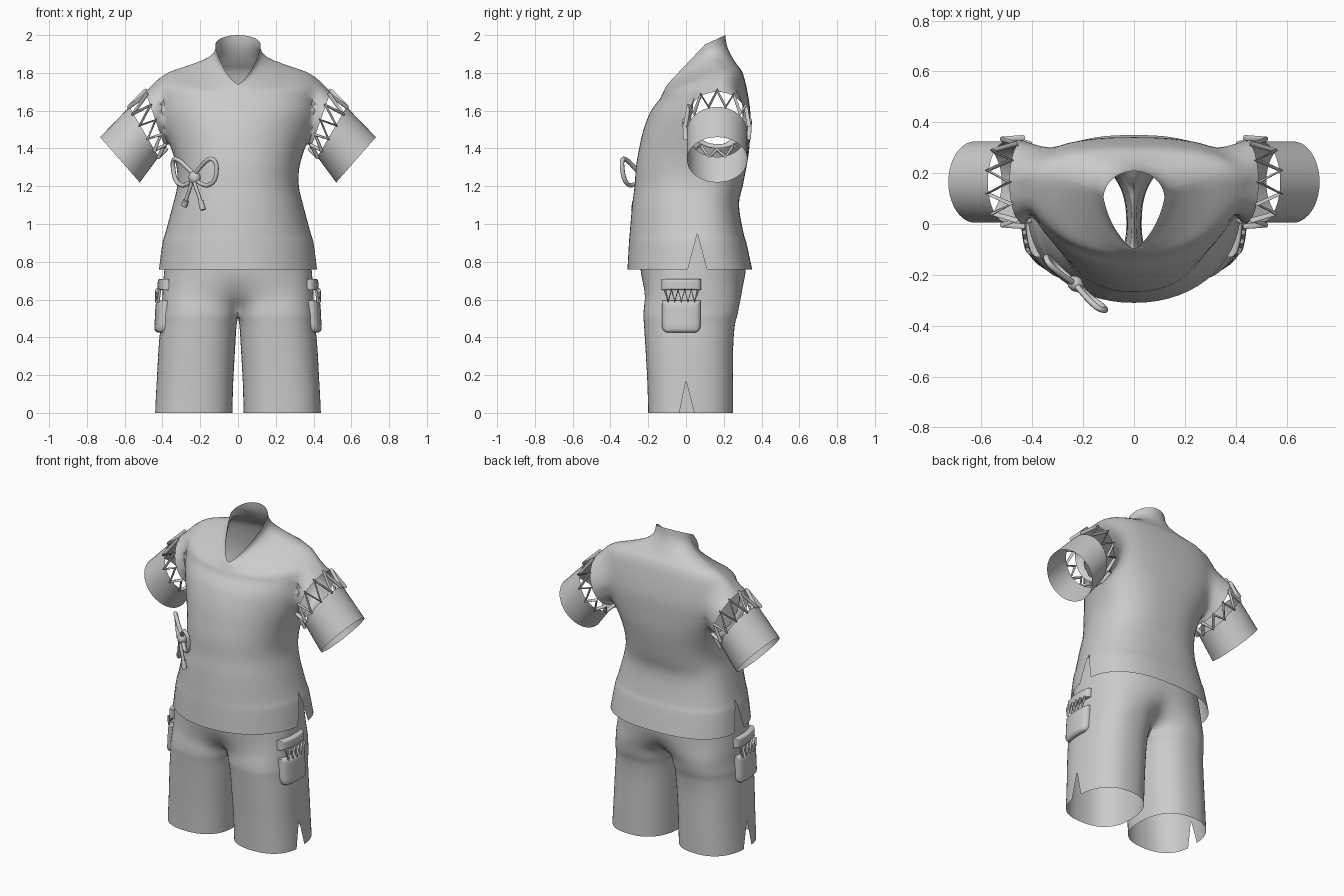
import bpy, bmesh
from math import sin, cos, pi, radians, asin, atan2
from mathutils import Vector

if "Cube" in bpy.data.objects:
    bpy.data.objects.remove(bpy.data.objects["Cube"])


def smooth(keys, k, closed=False):
    """Catmull-Rom interpolation of tuples, k steps per span."""
    n, out = len(keys), []
    get = (lambda i: keys[i % n]) if closed else (lambda i: keys[max(0, min(n - 1, i))])
    for i in range(n if closed else n - 1):
        a, b, c, d = (get(i + j) for j in (-1, 0, 1, 2))
        for j in range(k):
            t = j / k
            out.append(tuple(q + .5 * t * (r - p + t * (2 * p - 5 * q + 4 * r - s + t * (3 * (q - r) + s - p)))
                             for p, q, r, s in zip(a, b, c, d)))
    if not closed:
        out.append(keys[-1])
    return out


def spow(v, e):
    return (1 if v >= 0 else -1) * abs(v) ** e


def grid(bm, rows):
    vs = [[bm.verts.new(p) for p in r] for r in rows]
    for a, b in zip(vs, vs[1:]):
        for i in range(len(a) - 1):
            bm.faces.new((a[i], a[i + 1], b[i + 1], b[i]))


def finish(bm, name, angle=40):
    bmesh.ops.remove_doubles(bm, verts=bm.verts, dist=.0006)
    bmesh.ops.recalc_face_normals(bm, faces=bm.faces)
    me = bpy.data.meshes.new(name)
    bm.to_mesh(me)
    bm.free()
    ob = bpy.data.objects.new(name, me)
    bpy.context.collection.objects.link(ob)
    select(ob)
    bpy.ops.object.shade_smooth_by_angle(angle=radians(angle))
    return ob


def select(ob):
    bpy.ops.object.select_all(action='DESELECT')
    ob.select_set(True)
    bpy.context.view_layer.objects.active = ob


def tube(name, pts, r, closed=False):
    cu = bpy.data.curves.new(name, 'CURVE')
    cu.dimensions = '3D'
    cu.bevel_depth, cu.bevel_resolution, cu.use_fill_caps = r, 2, True
    sp = cu.splines.new('POLY')
    sp.points.add(len(pts) - 1)
    for q, p in zip(sp.points, pts):
        q.co = (*p, 1)
    sp.use_cyclic_u = closed
    ob = bpy.data.objects.new(name, cu)
    bpy.context.collection.objects.link(ob)
    select(ob)
    bpy.ops.object.convert(target='MESH')
    bpy.ops.object.shade_smooth_by_angle(angle=radians(50))


# Shirt rings: side x, y, z | front y, z | back y, z | front and back roundness
shirt = [(.42, .06, .76, -.31, .76, .35, .76, 2.1, 2.5),
         (.40, .06, .90, -.302, .90, .32, .90, 2.1, 2.5),
         (.385, .06, .95, -.298, .95, .305, .95, 2.1, 2.5),
         (.345, .06, 1.1, -.285, 1.1, .28, 1.1, 2.2, 2.5),
         (.322, .06, 1.2, -.272, 1.2, .30, 1.2, 2.2, 2.5),
         (.325, .08, 1.3, -.265, 1.3, .32, 1.3, 2.2, 2.5),
         (.355, .11, 1.4, -.248, 1.4, .335, 1.4, 2.1, 2.5),
         (.40, .15, 1.5, -.225, 1.5, .34, 1.5, 2, 2.5),
         (.43, .165, 1.6, -.185, 1.6, .34, 1.6, 2, 2.5),
         (.435, .17, 1.7, -.14, 1.66, .325, 1.7, 2, 2.5),
         (.41, .17, 1.785, -.125, 1.69, .30, 1.80, 2, 2.4),
         (.28, .165, 1.83, -.115, 1.71, .265, 1.85, 1.9, 2.2),
         (.17, .14, 1.87, -.105, 1.73, .235, 1.90, 1.7, 2),
         (.125, .12, 1.91, -.10, 1.735, .215, 1.95, 1.5, 2),
         (.12, .10, 1.95, -.098, 1.74, .208, 2.0, 1.4, 2)]
bm = bmesh.new()
rings = smooth(shirt, 3)
for back in (0, 1):
    rows = []
    for xs, ys, zs, yf, zf, yb, zb, nf, nb in rings:
        ye, ze, n = (yb, zb, nb) if back else (yf, zf, nf)
        slit = max(0, .05 * (.95 - zs) / .19)
        a = asin((slit / abs(ye - ys)) ** (n / 2))
        row = []
        for i in range(29):
            t = a + (pi - 2 * a) * i / 28
            s = max(0, sin(t)) ** (2 / n)
            row.append((xs * spow(cos(t), 2 / n) if 0 < i < 28 or a else xs * (1 - i / 14),
                        ys + (ye - ys) * s, zs + (ze - zs) * s))
        rows.append(row)
    grid(bm, rows)
bmesh.ops.remove_doubles(bm, verts=bm.verts, dist=.0006)

# Armholes and upper sleeves grown from them
CY, CZ, RY, RZ = .165, 1.60, .13, .17


def sleeve_point(s, top, bottom, t, ry=.163):
    c, h = (Vector(top) + Vector(bottom)) / 2, (Vector(top) - Vector(bottom)) / 2
    p = c + h * cos(t)
    return Vector((s * p.x, CY + ry * sin(t), p.y))


EDGE_A = ((.49, 1.70), (.385, 1.40))
EDGE_B = ((.575, 1.62), (.42, 1.355))
CUFF = ((.73, 1.46), (.52, 1.22))
for s in (1, -1):
    hole = []
    for f in bm.faces:
        c = f.calc_center_median()
        if c.x * s > .15 and ((c.y - CY) / RY) ** 2 + ((c.z - CZ) / RZ) ** 2 < 1:
            hole.append(f)
    bmesh.ops.delete(bm, geom=hole, context='FACES')
    rim = [v for v in bm.verts if v.is_boundary and v.co.x * s > .15 and 1.35 < v.co.z < 1.86]
    ang = {v: atan2((v.co.y - CY) / RY, (v.co.z - CZ) / RZ) for v in rim}
    rim.sort(key=lambda v: ang[v])
    loops = [rim]
    for v in rim:
        v.co.y, v.co.z = CY + RY * sin(ang[v]), CZ + RZ * cos(ang[v])
    for k in (.33, .67, 1):
        loops.append([bm.verts.new(v.co.lerp(sleeve_point(s, *EDGE_A, ang[v]), k)) for v in rim])
    for a, b in zip(loops, loops[1:]):
        for i in range(len(a)):
            j = (i + 1) % len(a)
            bm.faces.new((a[i], a[j], b[j], b[i]))
near = [v for v in bm.verts if abs(v.co.x) > .27 and 1.36 < v.co.z < 1.85 and not v.is_boundary]
for _ in range(3):
    bmesh.ops.smooth_vert(bm, verts=near, factor=.5, use_axis_x=True, use_axis_y=True, use_axis_z=True)
finish(bm, "shirt", 60)

# Lower sleeves and the lacing that joins them
for s, side in ((1, "left"), (-1, "right")):
    bm = bmesh.new()
    rows = []
    for k in range(5):
        top, bot = (Vector(EDGE_B[e]).lerp(Vector(CUFF[e]), k / 4) for e in (0, 1))
        rows.append([sleeve_point(s, top, bot, 2 * pi * i / 40, .16) for i in range(41)])
    grid(bm, rows)
    finish(bm, side + "_sleeve_cuff")
    zig = [sleeve_point(s, *(EDGE_B if i % 2 else EDGE_A), 2 * pi * i / 24, .168) for i in range(24)]
    mid = sum(zig, Vector()) / 24
    zig = [p + (p - mid).normalized() * .006 for p in zig]
    tube(side + "_sleeve_lacing", zig, .011, True)


# Shorts: z, leg inner x, outer x, front y, back y, blend from leg to hip shape
shorts = [(0, .03, .44, -.20, .25, 0), (.17, .025, .43, -.205, .25, 0),
          (.35, .015, .42, -.215, .25, 0), (.46, .008, .41, -.222, .258, 0),
          (.51, 0, .408, -.226, .27, 0), (.56, 0, .402, -.23, .29, .2),
          (.62, 0, .40, -.235, .315, .6), (.70, 0, .395, -.24, .32, .9),
          (.80, 0, .385, -.245, .315, 1), (.95, 0, .365, -.25, .28, 1)]


def oval(t, cx, rx, yf, yb, n):
    s = sin(t)
    return Vector((cx + rx * spow(cos(t), 2 / n), (yb if s > 0 else -yf) * spow(s, 2 / n), 0))


END = radians(155)
bm = bmesh.new()
strips = {1: [], -1: [], 0: []}
for z, xi, xo, yf, yb, w in smooth(shorts, 3):
    cx, rx, w = (xi + xo) / 2, (xo - xi) / 2, max(0, min(1, w))
    for d in (1, -1):
        a = asin((max(0, .035 * (.17 - z) / .17) / .2) ** 1.2) / END
        row = []
        for i in range(25):
            u = d * (a + (1 - a) * i / 24)
            p = oval(u * END, cx, rx, yf, yb, 2.4).lerp(oval(u * pi / 2, 0, xo, yf, yb, 2.4), w)
            p.x = 0 if (i == 24 and z > .505) else max(0, p.x)
            p.z = z
            row.append(p)
        strips[d].append(row)
    if z < .515:
        row = [oval(END + (2 * pi - 2 * END) * i / 8, cx, rx, yf, yb, 2.4) for i in range(9)]
        for p in row:
            p.z = z
            p.x = 0 if z > .505 else p.x
        strips[0].append(row)
for rows in strips.values():
    grid(bm, rows)
    grid(bm, [[Vector((-p.x, p.y, p.z)) for p in r] for r in rows])
finish(bm, "shorts", 60)


# Side pockets: puffed pouch, flap and zigzag lacing
def hip(y, z):
    return .412 - .05 * (z - .43) - 1.4 * y * y


def pad(name, s, z0, z1, half, thick, r):
    steps = [-1, -1, -.985, -.95, -.88, -.75, -.5, -.25, 0, .25, .5, .75, .88, .95, .985, 1, 1]
    bm, rows, last = bmesh.new(), [], len(steps) - 1
    for j, v in enumerate(steps):
        z = z0 + (z1 - z0) * (v + 1) / 2
        dz = min(r, z - z0)
        w = half - r + (r * r - (r - dz) ** 2) ** .5
        row = []
        for i, u in enumerate(steps):
            y = -.025 + w * u
            e = max(abs(u), abs(v))
            h = -.01 if i in (0, last) or j in (0, last) else thick * (1 - .6 * e ** 12)
            row.append((s * (hip(y, z) + h), y, z))
        rows.append(row)
    grid(bm, rows)
    finish(bm, name, 50)


for s, side in ((1, "left"), (-1, "right")):
    pad(side + "_pocket_pouch", s, .425, .595, .103, .032, .035)
    pad(side + "_pocket_flap", s, .65, .71, .105, .026, .004)
    zig = []
    for i in range(11):
        y, z = -.112 + .0175 * i, (.59 if i % 2 else .652)
        zig.append((s * (hip(y, z) + .03), y, z))
    tube(side + "_pocket_lacing", zig, .007)

# Bow tie on the waist, in a plane tangent to the body
C, T, N = Vector((-.23, -.235, 1.245)), Vector((.74, -.67, 0)), Vector((-.67, -.74, 0))


def bow(s, h, out=0):
    return C + T * s + N * out + Vector((0, 0, h))


for m, side in ((1, "inner"), (-1, "outer")):
    loop = [(0, 0, 0), (.06, .065, .01), (.125, .10, .012), (.155, .07, 0),
            (.14, -.01, -.005), (.08, -.04, 0)]
    tube(side + "_bow_loop", [bow(m * a, b, c) for a, b, c in smooth(loop, 6, True)], .012, True)
    end = (.06, -.17) if m > 0 else (.075, -.15)
    tail = [(0, 0, .01), (.02, -.05, .012), (end[0] * .7, -.11, .005), (*end, 0)]
    pts = [bow(m * a, b, c) for a, b, c in smooth(tail, 5)]
    tube(side + "_bow_tail", pts, .010)
    tube(side + "_bow_tail_tip", pts[-5:], .016)
bm = bmesh.new()
bmesh.ops.create_uvsphere(bm, u_segments=16, v_segments=10, radius=1)
for v in bm.verts:
    v.co = bow(v.co.x * .034, v.co.z * .036, v.co.y * .03)
finish(bm, "bow_knot")
